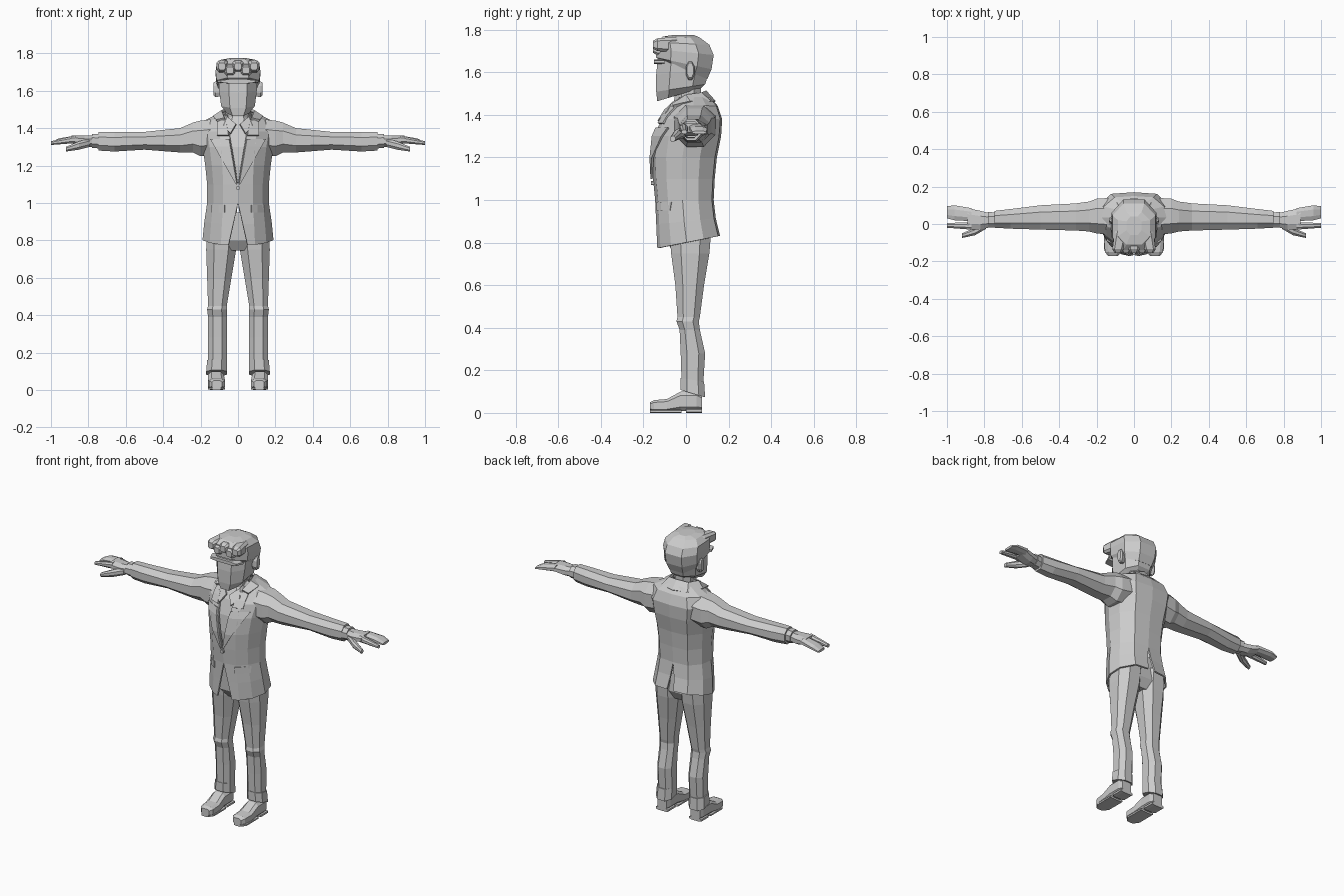
import bpy, bmesh
from mathutils import Vector
from mathutils.bvhtree import BVHTree

default_cube = bpy.data.objects.get("Cube")
if default_cube:
    bpy.data.objects.remove(default_cube, do_unlink=True)

colour = (.6, .6, .6, 1)
grey = bpy.data.materials.new("light_grey")
grey.use_nodes = True
grey.diffuse_color = colour
grey.node_tree.nodes["Principled BSDF"].inputs["Base Color"].default_value = colour


def loft(name, rows, closed=True, mirror=True, thick=0):
    """Skin a list of point rows; closed rows become capped tubes."""
    bm = bmesh.new()
    grid = [[bm.verts.new(point) for point in row] for row in rows]
    count = len(grid[0])
    for lower, upper in zip(grid, grid[1:]):
        for i in range(count if closed else count - 1):
            j = (i + 1) % count
            bm.faces.new((lower[i], lower[j], upper[j], upper[i]))
    if closed:
        bm.faces.new(grid[0])
        bm.faces.new(grid[-1])
    bmesh.ops.recalc_face_normals(bm, faces=bm.faces)
    mesh = bpy.data.meshes.new(name)
    bm.to_mesh(mesh)
    bm.free()
    mesh.materials.append(grey)
    part = bpy.data.objects.new(name, mesh)
    bpy.context.collection.objects.link(part)
    if mirror:
        part.modifiers.new("Mirror", "MIRROR")
    if thick:
        solidify = part.modifiers.new("Solidify", "SOLIDIFY")
        solidify.thickness = thick
        solidify.offset = 0
    return part


def octagon(left, right, low, high, cut):
    """Rectangle with its corners cut off by a share of its size."""
    da, db = (right - left) * cut, (high - low) * cut
    return [(left + da, low), (right - da, low), (right, low + db), (right, high - db),
            (right - da, high), (left + da, high), (left, high - db), (left, low + db)]


def along_x(name, rows, cut=.28):
    """Rows hold x, y range, z range."""
    return loft(name, [[(x, y, z) for y, z in octagon(*sides, cut)] for x, *sides in rows])


def along_y(name, rows, cut=.2, mirror=True):
    """Rows hold y, x range, z range."""
    return loft(name, [[(x, y, z) for x, z in octagon(*sides, cut)] for y, *sides in rows],
                mirror=mirror)


def along_z(name, rows, tilt=0, mirror=True):
    """Rows hold z, x range, y range; the tilt along y halves at each row."""
    return loft(name, [[(x, y, z + y * tilt / 2 ** i) for x, y in octagon(*sides, .26)]
                       for i, (z, *sides) in enumerate(rows)], mirror=mirror)


def centred(name, rows, tilt=0):
    """Rows hold z, half width, front, back."""
    return along_z(name, [(z, -half, half, front, back) for z, half, front, back in rows],
                   tilt, mirror=False)


def front_gap(z):
    """Half width of the opening: a V at the chest, a wedge below the button."""
    return .17 * (z - 1.1) if z > 1.1 else .25 * max(0, 1 - z)


def jacket_row(z, half, front, back):
    """Half outline from the front opening round to the back vent."""
    flare = max(0, 1 - z)
    outline = [(front_gap(z), 0), (half * .48, .05), (half * .8, .22), (half, .47),
               (half * .93, .74), (half * .6, .97), (flare * .12, 1)]
    ys = [front + depth * (back - front) for _, depth in outline]
    return [(x, y, z + flare * y) for (x, _), y in zip(outline, ys)]


jacket = loft("jacket", [jacket_row(*row) for row in [
    (.8, .185, -.13, .155), (.9, .175, -.135, .135), (1, .16, -.14, .125),
    (1.1, .16, -.15, .13), (1.2, .17, -.155, .14), (1.3, .185, -.145, .16),
    (1.38, .2, -.11, .165), (1.44, .17, -.06, .145), (1.48, .09, -.03, .11)]],
    closed=False, thick=.01)

# Surface lookup that lets the trim follow the jacket front
half_jacket = bmesh.new()
half_jacket.from_mesh(jacket.data)
surface = BVHTree.FromBMesh(half_jacket)
half_jacket.free()


def trim(name, inner, outer, lift):
    def laid_on(x, z):
        hit = surface.ray_cast(Vector((x, -1, z)), Vector((0, 1, 0)))[0]
        return (x, hit.y - lift, z)
    return loft(name, [[laid_on(*point) for point in edge] for edge in (inner, outer)],
                closed=False, thick=.01)


# Lapels split by a notch, and the pocket flaps
lower, upper, across = (1.1, 1.2, 1.3, 1.34), (1.36, 1.4, 1.44), (.07, .1, .14)
trim("lapel", [(front_gap(z) + .005, z) for z in lower],
     [(.57 * (z - 1.1) + .01, z) for z in lower], .013)
trim("upper_lapel", [(front_gap(z) + .005, z) for z in upper],
     [(.11, z) for z in upper], .013)
trim("pocket_flap", [(x, .99) for x in across], [(x, .95) for x in across], .007)

# Jacket collar around the back of the neck, and shirt collar points
loft("jacket_collar", [
    [(.07, -.06, 1.45), (.085, 0, 1.49), (.065, .07, 1.5), (0, .09, 1.51)],
    [(.115, -.06, 1.44), (.13, .02, 1.46), (.09, .115, 1.46), (0, .135, 1.46)]],
    closed=False, thick=.014)
loft("shirt_collar", [
    [(.01, -.1, 1.42), (.055, -.06, 1.46), (.065, 0, 1.49), (0, .08, 1.5)],
    [(.04, -.13, 1.37), (.075, -.09, 1.41), (.08, 0, 1.46), (0, .1, 1.47)]],
    closed=False, thick=.01)

# Shirt front, neck and button
centred("shirt", [(1.06, .1, -.13, .08), (1.2, .11, -.14, .1), (1.3, .11, -.13, .1),
                  (1.39, .1, -.1, .1), (1.46, .06, -.055, .08)])
centred("neck", [(1.4, .06, -.06, .07), (1.55, .06, -.05, .07)])
along_y("jacket_button", [(y, -.01, .01, 1.07, 1.09) for y in (-.165, -.14)], mirror=False)

# Sleeves, cuffs and hands
along_x("sleeve", [(.12, -.06, .14, 1.26, 1.45), (.2, -.05, .135, 1.25, 1.44),
                   (.24, -.04, .12, 1.27, 1.43), (.31, -.035, .11, 1.27, 1.4),
                   (.5, -.03, .1, 1.285, 1.38), (.66, -.025, .08, 1.275, 1.38),
                   (.745, -.02, .07, 1.28, 1.38)])
along_x("shirt_cuff", [(.73, -.02, .06, 1.29, 1.37), (.78, -.02, .065, 1.295, 1.37)])
along_x("palm", [(.76, -.015, .055, 1.3, 1.36), (.82, -.03, .07, 1.3, 1.36),
                 (.89, -.03, .085, 1.32, 1.36)])
along_x("fingers", [(.87, .015, .085, 1.32, 1.36), (.96, .02, .1, 1.315, 1.345),
                    (1, .03, .095, 1.31, 1.325)])
along_x("index_finger", [(.87, -.03, .01, 1.32, 1.36), (1, -.02, .005, 1.31, 1.33)])
along_x("thumb", [(.79, -.025, .02, 1.3, 1.345), (.85, -.06, -.02, 1.285, 1.33),
                  (.92, -.075, -.05, 1.275, 1.3)])

# Trousers
centred("hips", [(.745, .07, -.05, .08), (.8, .15, -.09, .11), (.95, .14, -.1, .1)])
along_z("trouser_leg", [(.88, .005, .165, -.08, .12), (.75, .01, .17, -.07, .11),
                        (.6, .035, .165, -.05, .085), (.45, .06, .16, -.04, .065),
                        (.43, .06, .165, -.045, .06), (.39, .06, .16, -.03, .065),
                        (.28, .06, .16, -.025, .09), (.12, .06, .16, -.02, .08)])
along_z("trouser_turn_up", [(.1, .06, .17, -.025, .09), (.16, .06, .165, -.025, .085)],
        tilt=-.3)

# Shoes with a separate sole and heel
along_y("shoe", [(-.17, .085, .14, .01, .05), (-.15, .07, .155, .005, .06),
                 (-.09, .07, .16, .005, .065), (-.025, .075, .16, .01, .1),
                 (.05, .075, .16, .01, .1), (.075, .085, .15, .01, .085)])
along_y("shoe_sole", [(-.17, .09, .14, 0, .015), (-.14, .07, .16, 0, .015),
                      (-.02, .07, .16, 0, .015)])
along_y("shoe_heel", [(y, .075, .16, 0, .02) for y in (0, .075)])

# Head with a flat face plane and a jaw rising to the back
centred("head", [(1.505, .06, -.135, .07), (1.53, .09, -.14, .09), (1.6, .1, -.14, .11),
                 (1.7, .105, -.13, .12)], tilt=.3)
along_x("ear", [(.095, 0, .035, 1.57, 1.645), (.12, 0, .04, 1.565, 1.65),
                (.13, .005, .035, 1.575, 1.645)])

# Hair cap, fringe band and swept tufts
centred("hair", [(1.61, .1, -.13, .1), (1.64, .115, -.14, .12), (1.695, .12, -.14, .13),
                 (1.735, .115, -.14, .11), (1.765, .085, -.11, .065), (1.775, .04, -.06, .04)],
        tilt=-.42)
along_y("fringe_band", [(-.15, -.09, .09, 1.64, 1.66), (-.1, -.11, .11, 1.64, 1.66)],
        mirror=False)
for i in range(5):
    x, z, r = .043 * (i - 2), 1.72 + .01 * (-1) ** i, .03
    along_y(f"hair_tuft_{i + 1}", [
        (y, x * pull - r * size, x * pull + r * size, z - r * size, z + r * size)
        for y, pull, size in [(-.155, 1, .6), (-.135, 1, 1), (-.05, .8, 1.2), (.04, .6, .7)]],
        mirror=False)
